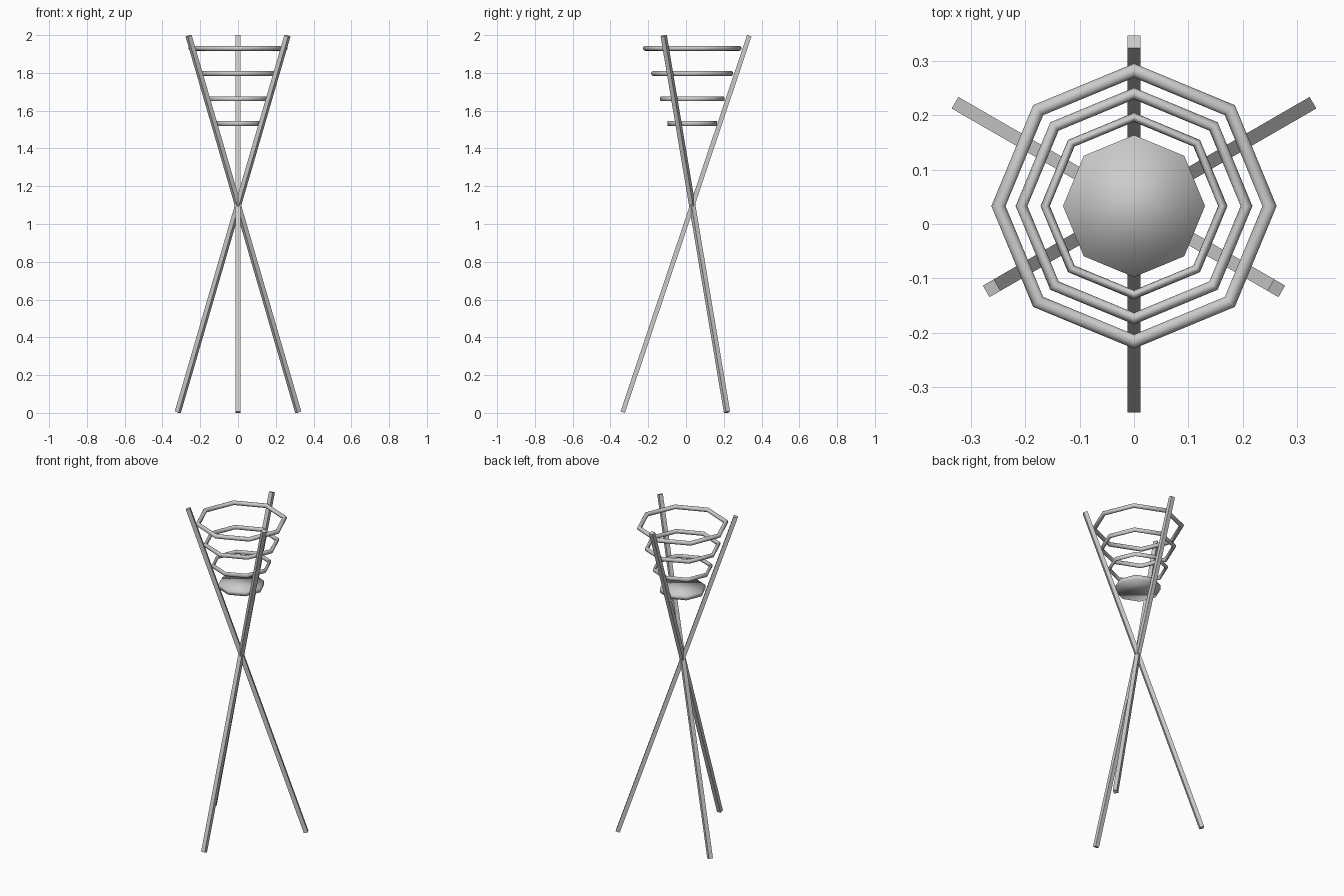
import bpy
import math
from mathutils import Matrix, Vector

cube = bpy.data.objects.get("Cube")
if cube:
    bpy.data.objects.remove(cube, do_unlink=True)

AXIS_Y = 0.033          # vertical axis where the rods cross
ROD = 0.0245            # rod thickness

grey = bpy.data.materials.new("light grey")
grey.use_nodes = True
color = (0.6, 0.6, 0.6, 1)
grey.diffuse_color = color
grey.node_tree.nodes["Principled BSDF"].inputs["Base Color"].default_value = color


def finish(name, smooth=False):
    obj = bpy.context.object
    obj.name = name
    obj.data.materials.append(grey)
    if smooth:
        bpy.ops.object.shade_smooth()
    return obj


# Three leaning square rods, crossing like a tripod
foot = Vector((0, -0.335, 0.004))
tip = Vector((0, 0.335, 1.996))
lean = math.atan2(tip.y - foot.y, tip.z - foot.z)
pivot = Matrix.Translation((0, AXIS_Y, 0))
for i, name in enumerate(("front_rod", "back_left_rod", "back_right_rod")):
    bpy.ops.mesh.primitive_cube_add(size=1)
    rod = finish(name)
    rod.data.transform(Matrix.Diagonal((ROD, ROD, (tip - foot).length, 1)))
    rod.data.transform(Matrix.Translation((foot + tip) / 2) @ Matrix.Rotation(-lean, 4, 'X'))
    rod.data.transform(pivot @ Matrix.Rotation(math.radians(120 * i), 4, 'Z') @ pivot.inverted())

# Eight-sided rings, narrowing downward
rings = (("top_ring", 1.93, 1), ("middle_ring", 1.797, 0.83), ("lower_ring", 1.663, 0.655))
for name, z, scale in rings:
    bpy.ops.mesh.primitive_torus_add(major_segments=8, minor_segments=12,
                                     major_radius=0.249, minor_radius=0.013,
                                     location=(0, AXIS_Y, z))
    ring = finish(name, smooth=True)
    ring.scale = (scale, scale, 1)

# Solid eight-sided plate closing the bottom of the basket
bpy.ops.mesh.primitive_cylinder_add(vertices=8, radius=0.1305, depth=0.026,
                                    location=(0, AXIS_Y, 1.533))
finish("bottom_plate", smooth=True)
